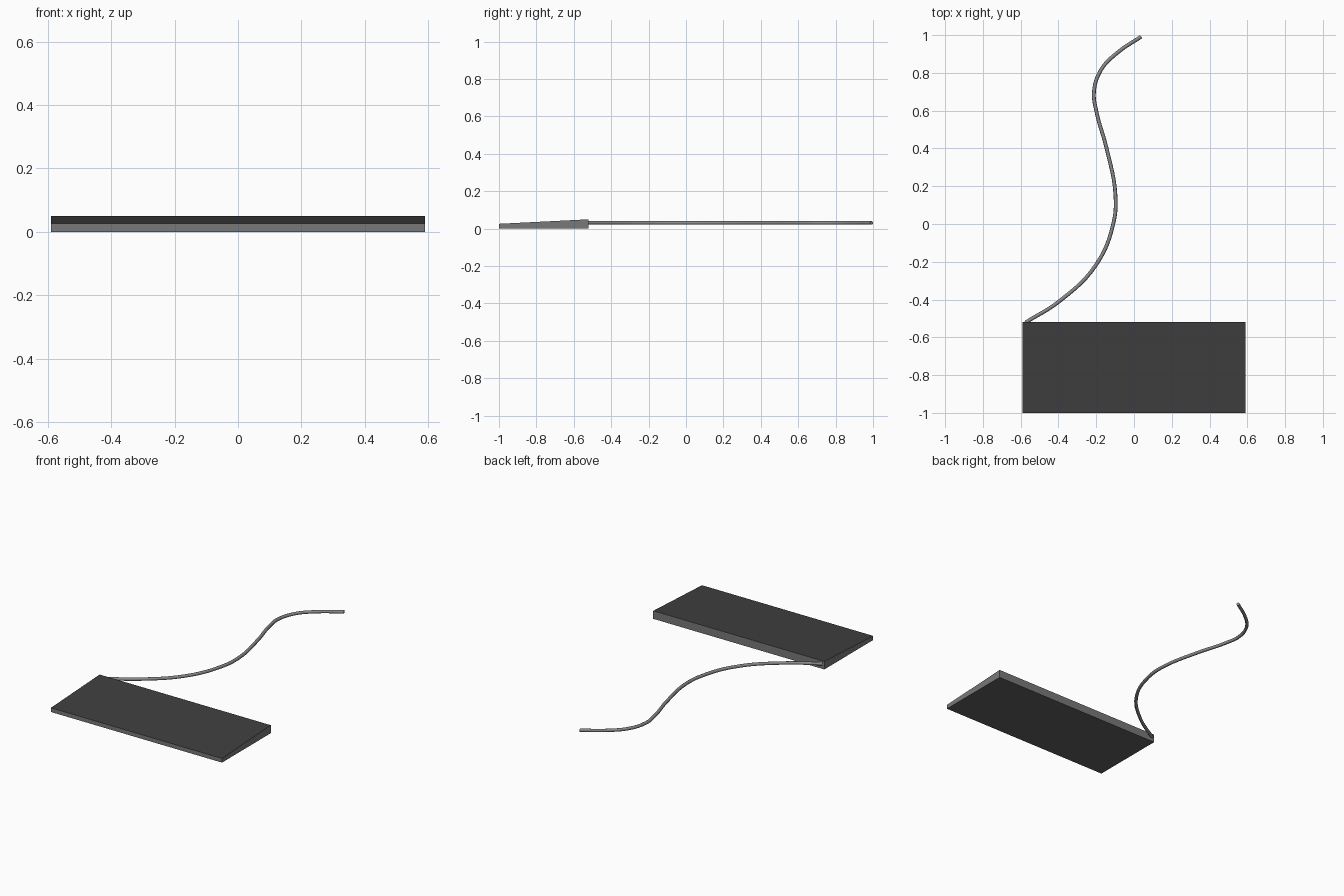
import bpy, bmesh

if "Cube" in bpy.data.objects:
    bpy.data.objects.remove(bpy.data.objects["Cube"])


def material(name, value):
    m = bpy.data.materials.new(name)
    m.diffuse_color = (value, value, value, 1)
    m.use_nodes = True
    m.node_tree.nodes["Principled BSDF"].inputs["Base Color"].default_value = m.diffuse_color
    return m


dark = material("dark_grey", 0.05)
grey = material("mid_grey", 0.19)
under = material("underside_grey", 0.117)
cable_grey = material("cable_grey", 0.25)

# Wedge-shaped case: side profile (y, z) extruded along x
HALF_W = 0.59
profile = [(-1.0, 0.0), (-0.52, 0.0), (-0.52, 0.05), (-1.0, 0.026)]
bm = bmesh.new()
side = bm.faces.new([bm.verts.new((-HALF_W, y, z)) for y, z in profile])
ext = bmesh.ops.extrude_face_region(bm, geom=[side])
moved = [g for g in ext["geom"] if isinstance(g, bmesh.types.BMVert)]
bmesh.ops.translate(bm, verts=moved, vec=(2 * HALF_W, 0, 0))
bmesh.ops.recalc_face_normals(bm, faces=bm.faces)
# Dark top, lighter rim, medium underside
for f in bm.faces:
    f.material_index = 0 if f.normal.z > 0.5 else 2 if f.normal.z < -0.5 else 1
mesh = bpy.data.meshes.new("wedge_case")
bm.to_mesh(mesh)
bm.free()
for m in (dark, grey, under):
    mesh.materials.append(m)
bpy.context.collection.objects.link(bpy.data.objects.new("wedge_case", mesh))

# Cable: round bevelled curve from the back left corner
path = [(-0.575, -0.522), (-0.39, -0.405), (-0.20, -0.215), (-0.11, 0.0),
        (-0.098, 0.15), (-0.145, 0.40), (-0.20, 0.60), (-0.212, 0.70),
        (-0.175, 0.815), (-0.09, 0.905), (0.038, 0.992)]
curve = bpy.data.curves.new("cable", "CURVE")
curve.dimensions = "3D"
curve.bevel_depth = 0.01
curve.bevel_resolution = 2
curve.use_fill_caps = True
curve.resolution_u = 6
spline = curve.splines.new("BEZIER")
spline.bezier_points.add(len(path) - 1)
for p, (x, y) in zip(spline.bezier_points, path):
    p.co = (x, y, 0.031)
    p.handle_left_type = p.handle_right_type = "AUTO"
curve.materials.append(cable_grey)
bpy.context.collection.objects.link(bpy.data.objects.new("cable", curve))
